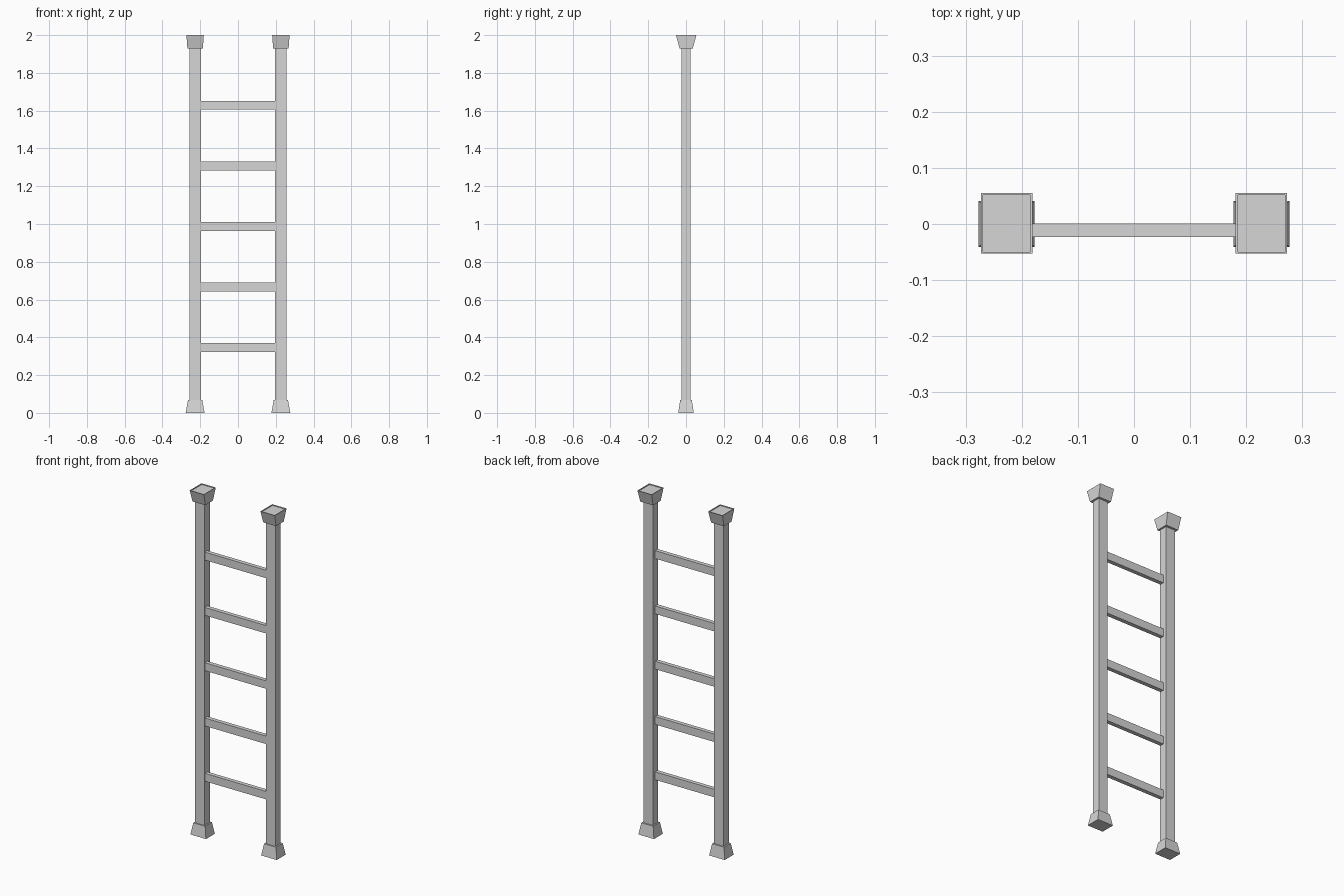
import bpy
import bmesh

cube = bpy.data.objects.get("Cube")
if cube:
    bpy.data.objects.remove(cube, do_unlink=True)

grey = bpy.data.materials.new("light grey")
grey.use_nodes = True
colour = (0.67, 0.67, 0.67, 1)
grey.diffuse_color = colour
grey.node_tree.nodes["Principled BSDF"].inputs["Base Color"].default_value = colour


def stack(name, x, y, rings):
    """Closed block through rectangular rings of (z, half width, half depth)."""
    bm = bmesh.new()
    loops = []
    for z, w, d in rings:
        corners = ((-w, -d), (w, -d), (w, d), (-w, d))
        loops.append([bm.verts.new((x + a, y + b, z)) for a, b in corners])
    for low, high in zip(loops, loops[1:]):
        for i in range(4):
            j = (i + 1) % 4
            bm.faces.new((low[i], low[j], high[j], high[i]))
    bm.faces.new(loops[0][::-1])
    bm.faces.new(loops[-1])
    mesh = bpy.data.meshes.new(name)
    bm.to_mesh(mesh)
    bm.free()
    mesh.materials.append(grey)
    obj = bpy.data.objects.new(name, mesh)
    bpy.context.scene.collection.objects.link(obj)


# Two uprights, each with a flared foot and a flared cap with a shallow rim
for side, s in (("left", 1), ("right", -1)):
    x = s * 0.227
    stack(side + "_rail", x, -0.001, [(0.03, 0.03, 0.024), (1.96, 0.03, 0.024)])
    stack(side + "_foot", x, 0, [(0, 0.05, 0.041), (0.067, 0.038, 0.031)])
    stack(side + "_cap", x, 0.001, [(1.93, 0.041, 0.035), (2.0, 0.046, 0.054),
                                    (2.0, 0.042, 0.051), (1.995, 0.042, 0.051)])

# Five rungs set flush with the front of the rails
for n in range(5):
    z = 0.346 + 0.3205 * n
    stack(f"rung_{n + 1}", 0, -0.011, [(z - 0.023, 0.21, 0.012), (z + 0.023, 0.21, 0.012)])
